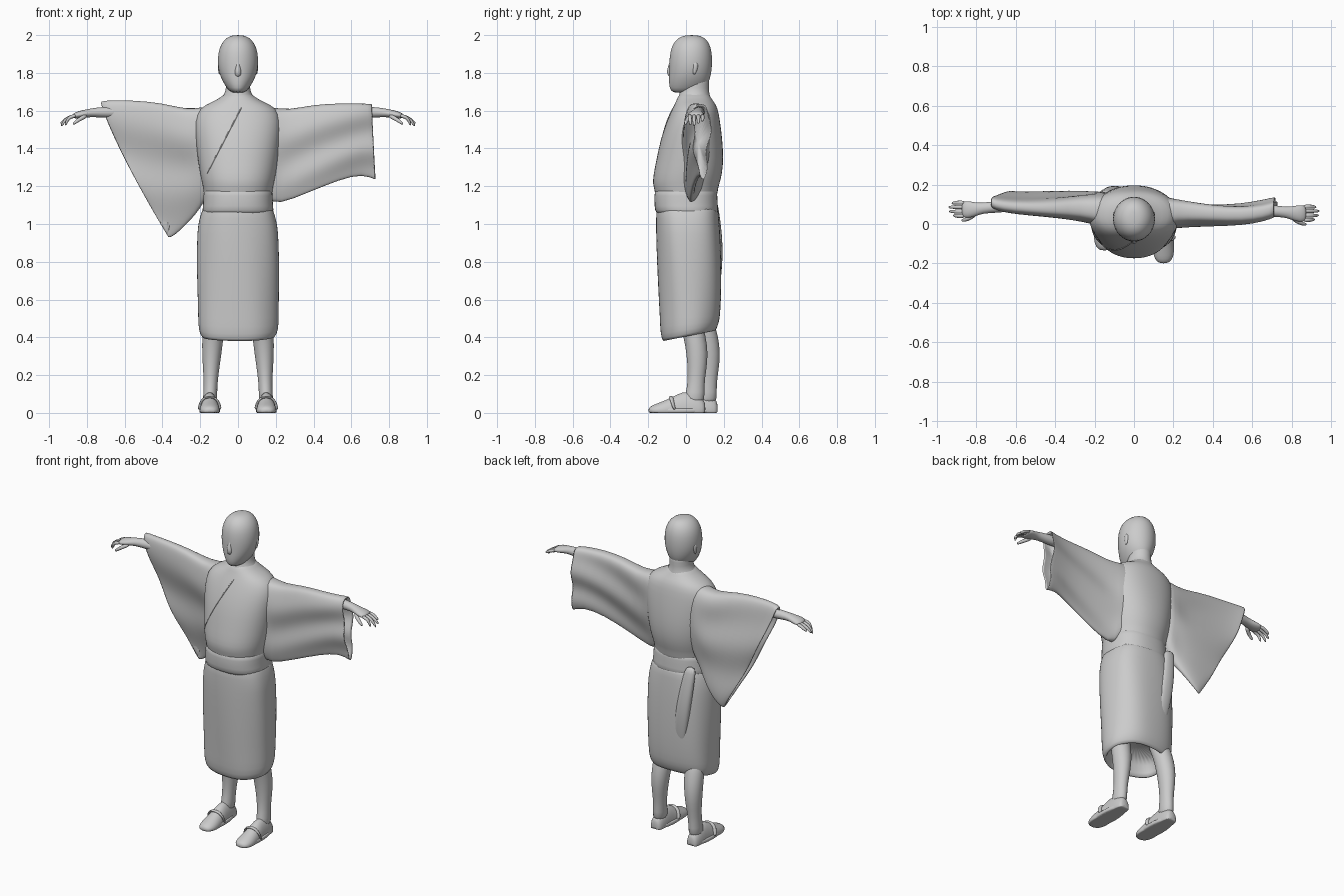
import bpy, bmesh, math
from mathutils import Vector

cube = bpy.data.objects.get("Cube")
if cube:
    bpy.data.objects.remove(cube)

grey = bpy.data.materials.new("plain grey")
grey.use_nodes = True
COLOUR = (0.6, 0.6, 0.6, 1)
grey.diffuse_color = COLOUR
grey.node_tree.nodes["Principled BSDF"].inputs["Base Color"].default_value = COLOUR


def loft(name, rings):
    """Skin a list of equal rings, cap both ends and smooth the result."""
    bm = bmesh.new()
    rows = [[bm.verts.new(p) for p in ring] for ring in rings]
    n = len(rows[0])
    for a, b in zip(rows, rows[1:]):
        for i in range(n):
            j = (i + 1) % n
            bm.faces.new((a[i], a[j], b[j], b[i]))
    bm.faces.new(rows[0][::-1])
    bm.faces.new(rows[-1])
    bmesh.ops.recalc_face_normals(bm, faces=bm.faces)
    mesh = bpy.data.meshes.new(name)
    bm.to_mesh(mesh)
    bm.free()
    obj = bpy.data.objects.new(name, mesh)
    bpy.context.collection.objects.link(obj)
    mesh.materials.append(grey)
    mod = obj.modifiers.new("smooth", "SUBSURF")
    mod.levels = mod.render_levels = 1
    for poly in mesh.polygons:
        poly.use_smooth = True


def angles(n):
    return [math.tau * i / n for i in range(n)]


def power(v, e):
    return math.copysign(abs(v) ** e, v)


def level_ring(z, hx, front, back, n=32, x=0, square=0.85, tilt=0, ripple=0):
    """Rounded horizontal section from its half width and its y limits."""
    mid, hy, ring = (front + back) / 2, (back - front) / 2, []
    for a in angles(n):
        c, s = math.cos(a), math.sin(a)
        k = 1 + ripple * math.sin(5 * a + z * 4)
        py = power(s, square) * hy * k
        ring.append(Vector((x + power(c, square) * hx * k, mid + py, z + tilt * py)))
    return ring


def tube(name, points, radii, n=10):
    """Round limb along a path; each radius is a (sideways, upright) pair."""
    pts, rings = [Vector(p) for p in points], []
    for i, p in enumerate(pts):
        d = (pts[min(i + 1, len(pts) - 1)] - pts[max(i - 1, 0)]).normalized()
        side = d.cross(Vector((0, 0, 1))).normalized()
        up = side.cross(d)
        w, h = radii[i]
        rings.append([p + side * w * math.cos(a) + up * h * math.sin(a) for a in angles(n)])
    loft(name, rings)


# Upper robe: height, half width, front, back
robe = [(1.705, .055, -.025, .115), (1.67, .09, -.045, .13), (1.645, .14, -.055, .15),
        (1.615, .205, -.07, .168), (1.55, .232, -.10, .18), (1.45, .226, -.135, .193),
        (1.35, .214, -.155, .199), (1.27, .203, -.172, .193), (1.21, .19, -.178, .177),
        (1.18, .182, -.165, .167), (1.10, .18, -.16, .165)]
loft("upper_robe", [level_ring(*r, square=.92) for r in robe])

# Waist sash
loft("sash", [level_ring(z, w, f, b) for z, w, f, b in
              [(1.19, .17, -.15, .15), (1.18, .184, -.168, .166), (1.12, .184, -.168, .167),
               (1.07, .189, -.166, .172), (1.04, .19, -.15, .165)]])

# Skirt with a turned-in hem
skirt = [(1.12, .178, -.155, .165), (1.06, .192, -.157, .173), (1.0, .212, -.158, .179),
         (.9, .217, -.156, .186), (.75, .219, -.15, .19), (.6, .215, -.143, .188),
         (.5, .214, -.138, .18), (.44, .212, -.135, .172), (.40, .195, -.12, .155),
         (.41, .175, -.105, .14), (.52, .17, -.1, .135)]
loft("skirt", [level_ring(*r, tilt=.2 if r[0] < .45 else 0, ripple=.014) for r in skirt])


def robe_front(x, z):
    """Depth of the front of the upper robe at x and z."""
    for hi, lo in zip(robe, robe[1:]):
        if hi[0] >= z >= lo[0]:
            t = (hi[0] - z) / (hi[0] - lo[0])
            w, f, b = (hi[i] + (lo[i] - hi[i]) * t for i in (1, 2, 3))
            c = min(1, abs(x) / w) ** (1 / .92)
            return (f + b) / 2 - (b - f) / 2 * (1 - c * c) ** .46


# Crossed collar edge
edge = [(.02 - .185 * i / 11, 1.62 - .355 * i / 11) for i in range(12)]
tube("collar_edge", [(x, robe_front(x, z) + .001, z) for x, z in edge], [(.003, .003)] * 12, 8)

# Loose cloth end hanging from the back of the sash
tail = []
for i in range(8):
    t = i / 7
    bulge = math.sin(t * 3)
    tail.append(level_ring(1.13 - .53 * t, .035 + .012 * bulge, .13 + .02 * t,
                           .165 + .03 * bulge, 12, -.14 + .08 * t))
loft("sash_tail", tail)


def sleeve(name, stations, side):
    """Draped sleeve: each station runs from the arm line to the lower edge."""
    rings = []
    for k, (tx, tz, bx, bz, ty, by, tw, bw) in enumerate(stations):
        ring = []
        for a in angles(36):
            u = (1 - math.cos(a)) / 2
            width = tw + (bw - tw) * u ** .6
            fold = .014 * math.sin(u * 11 + k * .7) * math.sin(math.pi * u) if k > 1 else 0
            ring.append(Vector((side * (tx + (bx - tx) * u ** 1.2),
                                ty + (by - ty) * u + width * power(math.sin(a), .7) + fold,
                                tz + (bz - tz) * u)))
        rings.append(ring)
    # Hollow cuff: turn the edge inwards
    mouth = rings[-1]
    centre = sum(mouth, Vector()) / len(mouth)
    inward = sum(rings[-3], Vector()) / len(mouth) - centre
    rings.append([centre + (p - centre) * .95 + inward * .03 for p in mouth])
    rings.append([centre + (p - centre) * .80 + inward * .6 for p in mouth])
    loft(name, rings)


sleeve("right_sleeve", [
    (.08, 1.635, .12, 1.2, .06, .07, .11, .09), (.18, 1.62, .17, 1.14, .07, .09, .11, .07),
    (.27, 1.606, .20, 1.08, .078, .11, .098, .045),
    (.40, 1.642, .25, 1.02, .075, .14, .078, .035), (.55, 1.656, .31, .96, .08, .15, .065, .03),
    (.67, 1.657, .35, .93, .09, .15, .062, .025), (.735, 1.652, .37, .925, .11, .14, .06, .02)], -1)
sleeve("left_sleeve", [
    (.08, 1.635, .12, 1.2, .06, .05, .11, .09), (.18, 1.618, .16, 1.13, .065, .035, .11, .06),
    (.27, 1.604, .21, 1.1, .063, .025, .098, .025),
    (.40, 1.634, .37, 1.165, .052, .03, .08, .025), (.55, 1.64, .54, 1.235, .045, .05, .074, .025),
    (.66, 1.638, .66, 1.265, .06, .08, .07, .03), (.715, 1.637, .735, 1.23, .08, .09, .07, .025)], 1)

# Head, neck and facial relief
head = [(2.0, .025, .0, .06), (1.988, .06, -.04, .1), (1.955, .09, -.07, .125),
        (1.91, .105, -.085, .138), (1.85, .109, -.09, .14), (1.80, .101, -.09, .135),
        (1.76, .085, -.092, .125), (1.72, .06, -.088, .105), (1.692, .035, -.075, .05)]
loft("head", [level_ring(*r, n=24, square=1) for r in head])
loft("neck", [level_ring(z, w, f, b, 20, square=1) for z, w, f, b in
              [(1.8, .07, -.02, .125), (1.74, .064, -.025, .122), (1.70, .066, -.03, .122),
               (1.67, .085, -.045, .13), (1.62, .13, -.05, .145)]])
loft("nose", [level_ring(z, w, -.07 - d, -.05, 12, square=1) for z, w, d in
              [(1.87, .008, .015), (1.84, .014, .023), (1.81, .02, .034), (1.79, .02, .029),
               (1.775, .014, .018)]])
for side, label in ((-1, "right"), (1, "left")):
    loft(label + "_ear", [level_ring(z, w, .035, .035 + d, 10, side * .096, 1) for z, w, d in
                          [(1.86, .006, .02), (1.845, .012, .032), (1.82, .011, .027), (1.79, .006, .015)]])

# Arms, hands, legs and feet
for side, label, hand_y, leg_y in ((-1, "right", .075, .065), (1, "left", .055, 0)):
    def at(x, y, z):
        return (side * x, hand_y + y, z)

    tube(label + "_arm", [at(.6, .018, 1.59), at(.7, .012, 1.592), at(.77, .005, 1.59),
                          at(.80, 0, 1.585), at(.845, -.002, 1.578), at(.875, -.002, 1.57)],
         [(.03, .03), (.031, .031), (.027, .024), (.035, .022), (.046, .02), (.04, .014)], 14)
    for finger, (dy, reach, drop) in enumerate([(-.034, .915, 1.52), (-.012, .938, 1.515),
                                              (.011, .942, 1.53), (.033, .925, 1.545)]):
        tube(f"{label}_finger_{finger + 1}",
             [at(.855, dy, 1.575), at(.89, dy, 1.566), at((.89 + reach) / 2, dy, 1.553),
              at(reach, dy * .9, drop)],
             [(.012, .011), (.0115, .0105), (.01, .009), (.006, .006)], 8)
    tube(label + "_thumb", [at(.80, -.02, 1.575), at(.83, -.045, 1.56), at(.86, -.056, 1.54),
                            at(.875, -.057, 1.527)],
         [(.014, .014), (.012, .012), (.01, .01), (.006, .006)], 8)

    # Leg: height, centre, half width, front, back
    loft(label + "_leg", [level_ring(z, w, leg_y + f, leg_y + b, 16, side * x, 1) for z, x, w, f, b in
                          [(.56, .115, .06, -.07, .06), (.45, .13, .058, -.025, .095),
                           (.36, .136, .056, -.005, .115), (.27, .141, .048, .006, .116),
                           (.18, .144, .038, .01, .1), (.11, .147, .037, 0, .098),
                           (.04, .149, .04, -.02, .1)]])
    # Foot with a flat underside: depth, half width, height
    foot = []
    for y, w, h in [(.103, .025, .05), (.09, .038, .075), (.04, .045, .11), (-.02, .046, .115),
                    (-.08, .052, .08), (-.14, .056, .055), (-.18, .045, .04), (-.2, .022, .025)]:
        foot.append([Vector((side * .15 + w * math.cos(a), leg_y + y,
                             max(0, .012 + (h - .012) * math.sin(a)))) for a in angles(20)])
    loft(label + "_foot", foot)
    # Sandal sole and strap
    loft(label + "_sole", [[Vector((side * .15 + w * math.cos(a), leg_y - .048 + d * math.sin(a), z))
                            for a in angles(24)]
                           for z, w, d in [(0, .05, .14), (.001, .056, .152), (.024, .056, .152),
                                           (.025, .05, .14)]])
    tube(label + "_strap", [(side * .15 + .054 * power(math.cos(a), .7), leg_y - .06 - .02 * math.sin(a),
                             .015 + .07 * math.sin(a)) for a in [math.pi * i / 8 for i in range(9)]],
         [(.012, .007)] * 9, 8)
